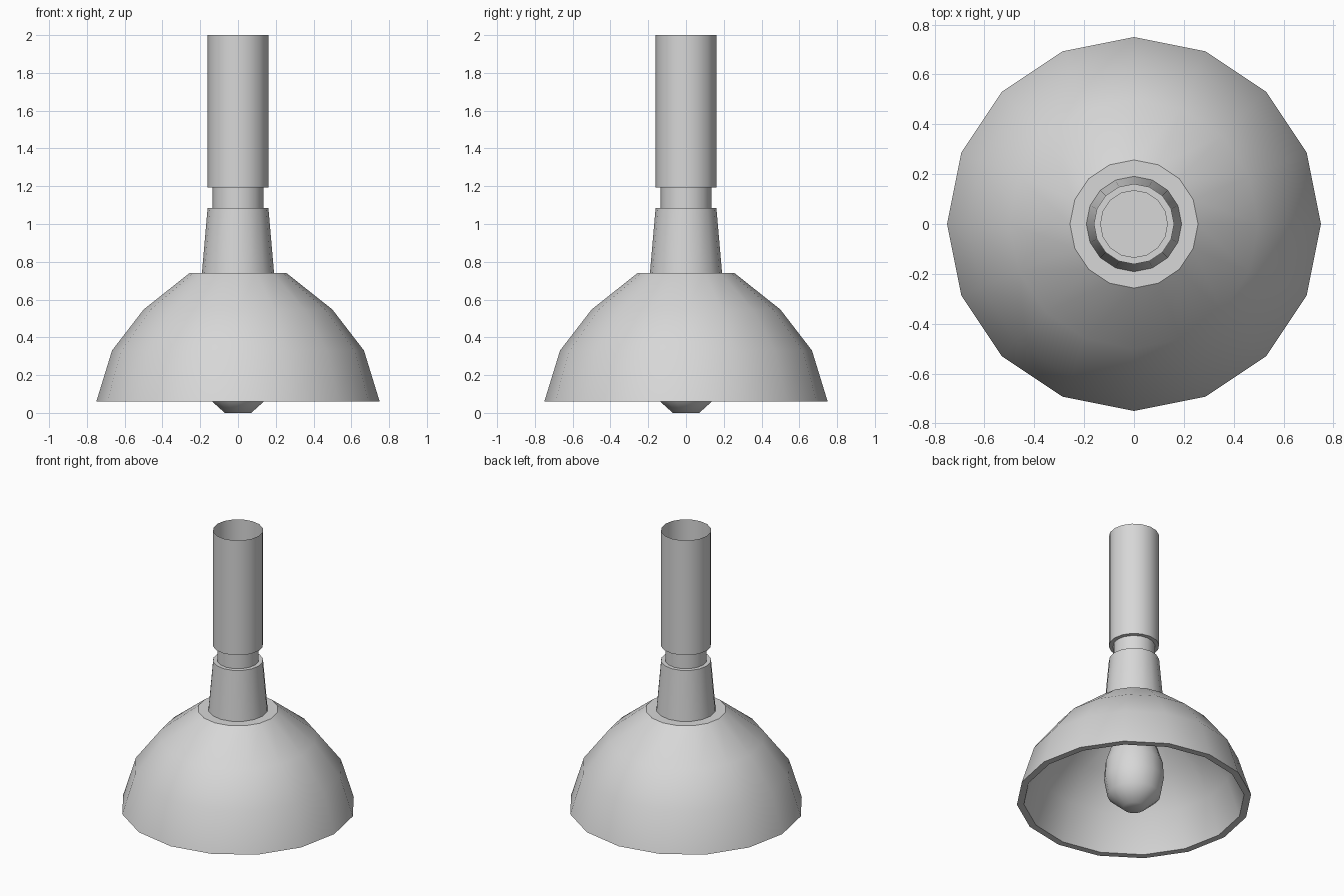
import bpy, bmesh
from math import pi, sin, cos, radians

SIDES = 16

default = bpy.data.objects.get("Cube")
if default:
    bpy.data.objects.remove(default, do_unlink=True)

grey = bpy.data.materials.new("light_grey")
grey.use_nodes = True
colour = (0.68, 0.68, 0.68, 1)
grey.diffuse_color = colour
grey.node_tree.nodes["Principled BSDF"].inputs["Base Color"].default_value = colour


def lathe(name, profile, angle=30):
    """Turn a (radius, height) profile around z; zero radius makes a cap."""
    bm = bmesh.new()
    rings = []
    for r, z in profile:
        if r == 0:
            rings.append([bm.verts.new((0, 0, z))] * SIDES)
        else:
            rings.append([bm.verts.new((r * cos(2 * pi * i / SIDES),
                                        r * sin(2 * pi * i / SIDES), z))
                          for i in range(SIDES)])
    for a, b in zip(rings, rings[1:]):
        for i in range(SIDES):
            j = (i + 1) % SIDES
            corners = list(dict.fromkeys((a[i], a[j], b[j], b[i])))
            bm.faces.new(corners)
    # Profiles run bottom to top on the outside, so faces point outward
    mesh = bpy.data.meshes.new(name)
    bm.to_mesh(mesh)
    bm.free()
    mesh.materials.append(grey)
    obj = bpy.data.objects.new(name, mesh)
    bpy.context.collection.objects.link(obj)
    bpy.ops.object.select_all(action="DESELECT")
    obj.select_set(True)
    bpy.context.view_layer.objects.active = obj
    bpy.ops.object.shade_smooth_by_angle(angle=radians(angle))


# Shade: inner ceiling, inner wall, rim, outer wall, flat top ledge
lathe("lamp_shade", [(0, 0.70), (0.24, 0.70), (0.47, 0.51), (0.625, 0.31),
                     (0.705, 0.06), (0.75, 0.06), (0.667, 0.33),
                     (0.50, 0.547), (0.257, 0.74), (0.19, 0.74)])

# Stem: tapered socket cover, narrow neck and open tube
lathe("stem", [(0.191, 0.74), (0.161, 1.085), (0.134, 1.085),
               (0.134, 1.192), (0.161, 1.192), (0.161, 2.0)])

# Bulb: faceted rounded body narrowing to its base
lathe("bulb", [(0, 0), (0.07, 0), (0.17, 0.09), (0.191, 0.21), (0.185, 0.32),
               (0.15, 0.43), (0.1, 0.55), (0.08, 0.70)], angle=50)
